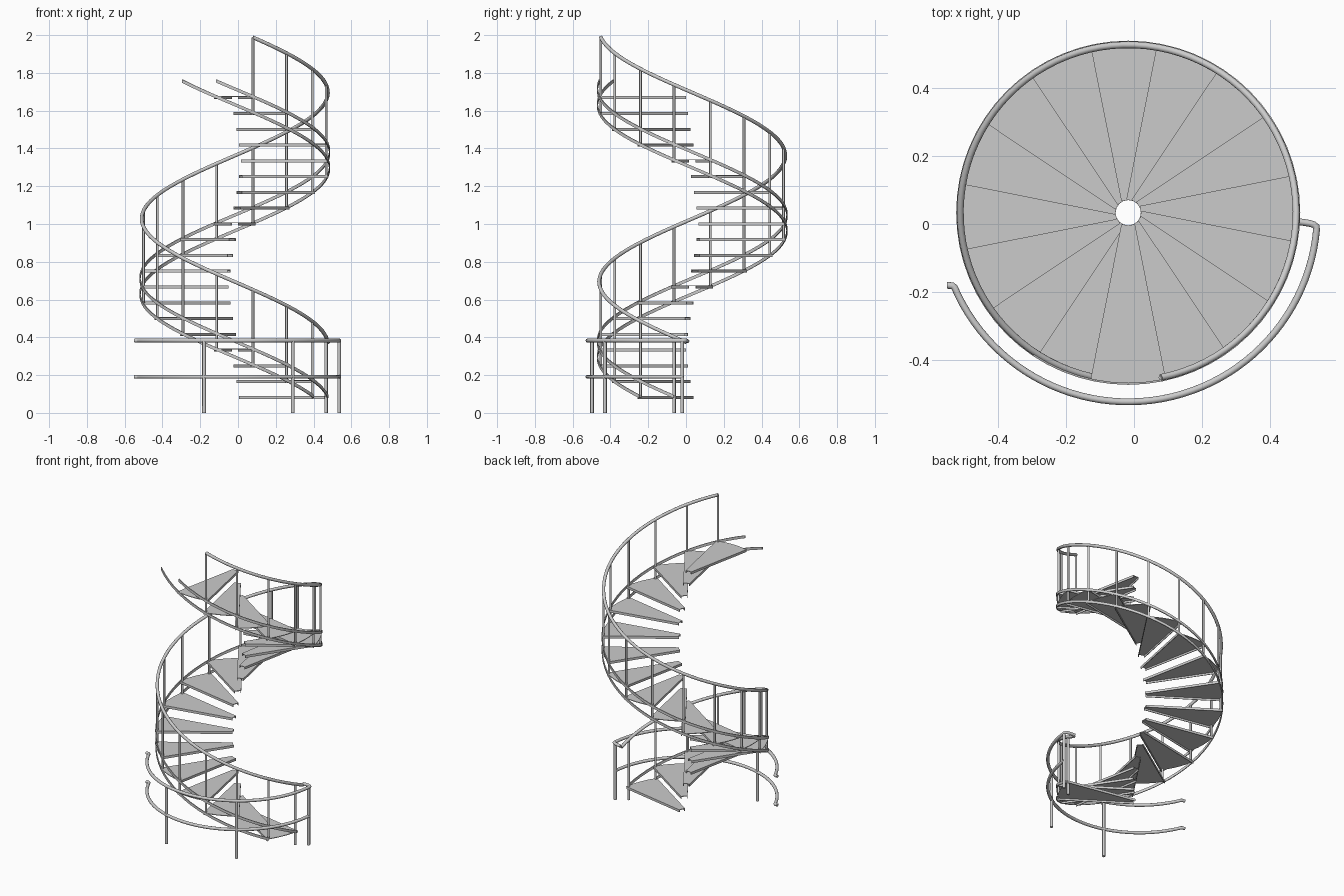
import bpy, bmesh
from math import sin, cos, radians

if "Cube" in bpy.data.objects:
    bpy.data.objects.remove(bpy.data.objects["Cube"])

CX, CY = -0.017, 0.033        # stair axis
STEP, RISE, N = 22.5, 0.0835, 20
A0 = 11.25                    # first nosing angle, measured clockwise from +x
R_POST, R_GUARD = 0.493, 0.555

metal = bpy.data.materials.new("light grey metal")
metal.diffuse_color = (0.6, 0.6, 0.6, 1)
metal.use_nodes = True
metal.node_tree.nodes["Principled BSDF"].inputs["Base Color"].default_value = metal.diffuse_color


def polar(a, r, z):
    return (CX + r * cos(radians(a)), CY - r * sin(radians(a)), z)


def tube(name, pts, radius, res=2):
    cu = bpy.data.curves.new(name, 'CURVE')
    cu.dimensions = '3D'
    cu.bevel_depth, cu.bevel_resolution = radius, res
    cu.use_fill_caps = True
    sp = cu.splines.new('POLY')
    sp.points.add(len(pts) - 1)
    for p, c in zip(sp.points, pts):
        p.co = (*c, 1)
        p.radius = 1
    sp.use_smooth = True
    ob = bpy.data.objects.new(name, cu)
    bpy.context.collection.objects.link(ob)
    cu.materials.append(metal)
    return ob


def mesh_object(name, bm):
    bmesh.ops.recalc_face_normals(bm, faces=bm.faces)
    me = bpy.data.meshes.new(name)
    bm.to_mesh(me)
    bm.free()
    me.materials.append(metal)
    ob = bpy.data.objects.new(name, me)
    bpy.context.collection.objects.link(ob)
    return ob


def prism(bm, outline, z0, z1):
    lo = [bm.verts.new((x, y, z0)) for x, y in outline]
    hi = [bm.verts.new((x, y, z1)) for x, y in outline]
    bm.faces.new(lo)
    bm.faces.new(hi)
    n = len(lo)
    for i in range(n):
        j = (i + 1) % n
        bm.faces.new((lo[i], lo[j], hi[j], hi[i]))


def offset_edge(a, off, r0, r1):
    """Two points on a radial line shifted sideways by off (clockwise positive)."""
    ca, sa = cos(radians(a)), sin(radians(a))
    return [(CX + r * ca - off * sa, CY - r * sa - off * ca) for r in (r0, r1)]


def stair_z(k):
    return 0.09 + RISE * k


# Wedge treads: thin plate with a folded lip along both long edges
for k in range(N):
    a, b, z = A0 + STEP * k, A0 + STEP * (k + 1), stair_z(k)
    bm = bmesh.new()
    front, back = offset_edge(a, -0.013, 0.037, 0.5018), offset_edge(b, 0.013, 0.037, 0.5018)
    arc = [polar(a + (b - a) * t / 8, 0.502, 0)[:2] for t in range(9)]
    inner = polar((a + b) / 2, 0.037, 0)[:2]
    prism(bm, front + arc + back[::-1] + [inner], z - 0.004, z)
    for ang, o0, o1 in ((a, -0.013, -0.009), (b, 0.013, 0.009)):
        e0, e1 = offset_edge(ang, o0, 0.037, 0.501), offset_edge(ang, o1, 0.037, 0.501)
        prism(bm, e0 + e1[::-1], z - 0.016, z - 0.004)
    mesh_object("tread_%02d" % (k + 1), bm)

# Twin helical flat stringers, one under the nosings and one a step behind
for name, start in (("upper_stringer", A0), ("lower_stringer", A0 + STEP)):
    bm = bmesh.new()
    prev = None
    for i in range(N * 4 + 1):
        a, z = start + STEP * i / 4, stair_z(i / 4) - 0.003
        ring = [bm.verts.new(polar(a, r, z + h))
                for r, h in ((0.499, -0.009), (0.505, -0.009), (0.505, 0.009), (0.499, 0.009))]
        if prev:
            for j in range(4):
                m = (j + 1) % 4
                bm.faces.new((prev[j], prev[m], ring[m], ring[j]))
        else:
            bm.faces.new(ring)
        prev = ring
    bm.faces.new(prev)
    mesh_object(name, bm)


# Handrail
def rail_z(a):
    return 1.988 - RISE * (A0 + STEP * (N - 1) - a) / STEP


end = A0 + STEP * (N - 1)
tube("handrail", [polar(3.5 + (end - 3.5) * i / 110, R_POST, rail_z(3.5 + (end - 3.5) * i / 110))
                  for i in range(111)], 0.01, 3)

# Balusters; the first one stands on the floor
for k in range(N):
    a = A0 + STEP * k
    foot = 0 if k == 0 else stair_z(k - 1) - 0.008
    tube("baluster_%02d" % (k + 1), [polar(a, R_POST, foot), polar(a, R_POST, rail_z(a))],
         0.009 if k == 0 else 0.007)

# Floor guard: two curved rails with a bent end, the top one joined to the handrail
for name, z in (("guard_top_rail", 0.383), ("guard_lower_rail", 0.191)):
    pts = [polar(5 + 149 * i / 48, R_GUARD, z) for i in range(49)]
    pts += [(-0.527, -0.186, z), (-0.533, -0.181, z), (-0.549, -0.18, z)]
    if z > 0.3:
        pts = [(0.476, 0.008, z - 0.003), (0.515, 0.002, z), (0.528, -0.002, z), (0.535, -0.008, z)] + pts
    tube(name, pts, 0.01, 3)

# Guard posts
for i, a in enumerate((5.5, 56.4, 107)):
    tube("guard_post_%d" % (i + 1), [polar(a, R_GUARD, 0), polar(a, R_GUARD, 0.383)], 0.01)
